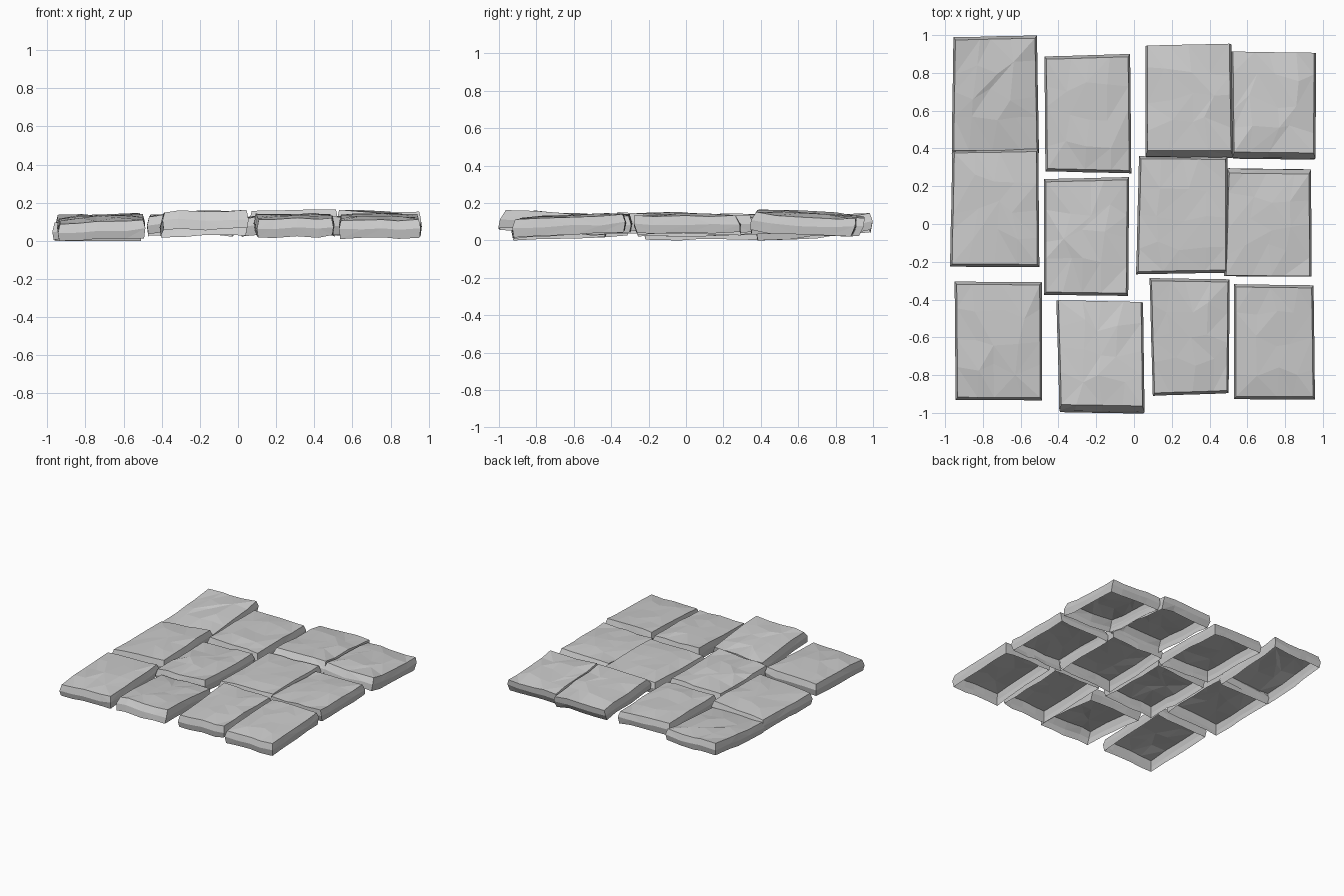
import bpy, bmesh, random
from mathutils import Vector

if "Cube" in bpy.data.objects:
    bpy.data.objects.remove(bpy.data.objects["Cube"])

random.seed(7)
N = 4           # cells along each side of a stone top
THICK = 0.092   # height of the stone sides

# Each stone top: left, right, front, back, mean height, rise to the right, rise to the back
ROWS = {
    "front": [(-.93, -.50, -.91, -.32, .118, .02, .025),
              (-.395, .045, -.955, -.41, .14, .01, -.04),
              (.10, .49, -.89, -.30, .13, 0, .02),
              (.545, .95, -.905, -.335, .127, 0, .035)],
    "middle": [(-.96, -.52, -.22, .375, .12, .04, .01),
               (-.475, -.035, -.36, .23, .135, .02, -.01),
               (.03, .475, -.245, .345, .13, .015, 0),
               (.495, .92, -.28, .27, .13, .01, 0)],
    "back": [(-.955, -.52, .39, .98, .115, .01, .05),
             (-.465, -.03, .29, .88, .13, -.01, -.01),
             (.075, .515, .395, .95, .145, 0, -.035),
             (.525, .955, .38, .91, .138, -.01, -.035)],
}
# Stones whose base is shifted in y because the stone is tipped
LEAN = {"front_2": -.035, "back_3": -.035, "back_4": -.03, "middle_4": .02}


def tri_quad(bm, a, b, c, d):
    """Split a quad along a random diagonal for a chipped look."""
    if random.random() < .5:
        bm.faces.new((a, b, c))
        bm.faces.new((a, c, d))
    else:
        bm.faces.new((a, b, d))
        bm.faces.new((b, c, d))


def make_stone(key, x0, x1, y0, y1, height, rise_x, rise_y):
    def corner(u, v):
        return Vector((x0 + u * (x1 - x0) + random.uniform(-.01, .01),
                       y0 + v * (y1 - y0) + random.uniform(-.01, .01),
                       height + rise_x * (u - .5) + rise_y * (v - .5)))

    fl, fr, br, bl = corner(0, 0), corner(1, 0), corner(1, 1), corner(0, 1)
    centre = (fl + fr + br + bl) / 4
    bm = bmesh.new()

    # Uneven, slightly domed top
    grid = []
    for j in range(N + 1):
        row = []
        for i in range(N + 1):
            u, v = i / N, j / N
            p = fl.lerp(fr, u).lerp(bl.lerp(br, u), v)
            if 0 < i < N:
                p.x += random.uniform(-.03, .03)
            if 0 < j < N:
                p.y += random.uniform(-.04, .04)
            dome = 16 * u * (1 - u) * v * (1 - v)
            p.z += .014 * dome ** .5 + random.uniform(-.006, .006)
            row.append(bm.verts.new(p))
        grid.append(row)
    for j in range(N):
        for i in range(N):
            tri_quad(bm, grid[j][i], grid[j][i + 1], grid[j + 1][i + 1], grid[j + 1][i])

    # Sides: two rings below the rim, open underneath
    rim = ([grid[0][i] for i in range(N)] + [grid[j][N] for j in range(N)]
           + [grid[N][i] for i in range(N, 0, -1)] + [grid[j][0] for j in range(N, 0, -1)])
    upper = rim
    for depth, out in ((.5, .05), (1, .02)):
        ring = []
        for v in rim:
            away = Vector((v.co.x - centre.x, v.co.y - centre.y, 0))
            p = v.co + away * out
            p.y += LEAN.get(key, 0) * depth
            p.z = max(.003, p.z - THICK * depth + random.uniform(-.006, .006))
            ring.append(bm.verts.new(p))
        for k in range(len(rim)):
            n = (k + 1) % len(rim)
            tri_quad(bm, ring[k], ring[n], upper[n], upper[k])
        upper = ring

    mesh = bpy.data.meshes.new("stone_" + key)
    bm.to_mesh(mesh)
    bm.free()
    obj = bpy.data.objects.new("stone_" + key, mesh)
    bpy.context.collection.objects.link(obj)
    return obj


stones = [make_stone(f"{row}_{n}", *spec)
          for row, specs in ROWS.items() for n, spec in enumerate(specs, 1)]

# Rest the lowest stone on the ground
low = min(v.co.z for o in stones for v in o.data.vertices)
for o in stones:
    for v in o.data.vertices:
        v.co.z -= low
